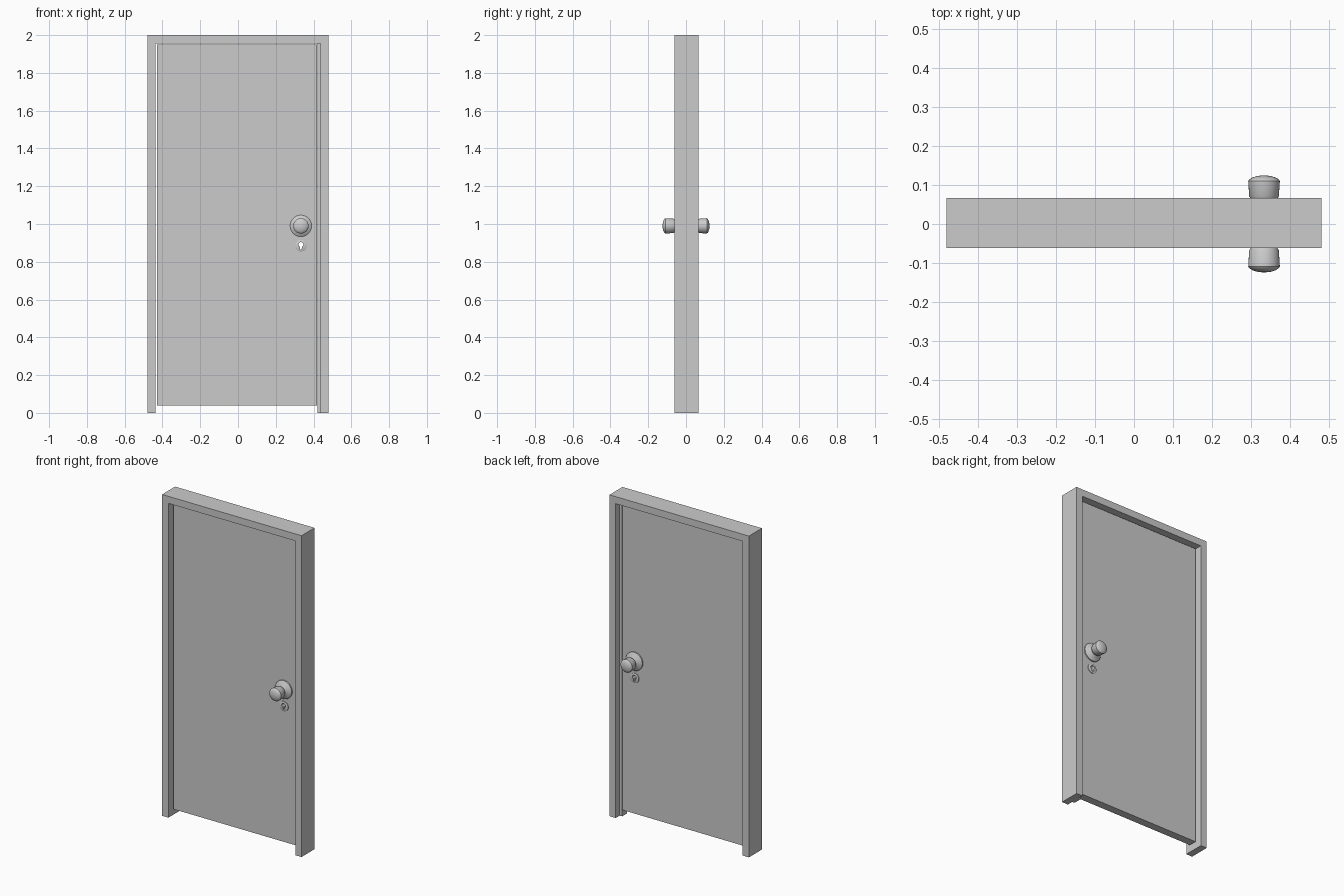
import bpy, bmesh, math
from mathutils import Matrix

if "Cube" in bpy.data.objects:
    bpy.data.objects.remove(bpy.data.objects["Cube"])

KX, KZ, LOCK_Z = 0.333, 0.99, 0.885
DOOR_F, DOOR_B = -0.022, 0.028


def new_object(name, bm):
    bmesh.ops.recalc_face_normals(bm, faces=bm.faces[:])
    me = bpy.data.meshes.new(name)
    bm.to_mesh(me)
    bm.free()
    ob = bpy.data.objects.new(name, me)
    bpy.context.collection.objects.link(ob)
    return ob


def extrude_xz(name, pts, y0, y1):
    """Solid made from an outline in the xz plane, swept along y."""
    bm = bmesh.new()
    face = bm.faces.new([bm.verts.new((x, y0, z)) for x, z in pts])
    res = bmesh.ops.extrude_face_region(bm, geom=[face])
    verts = [v for v in res["geom"] if isinstance(v, bmesh.types.BMVert)]
    bmesh.ops.translate(bm, verts=verts, vec=(0, y1 - y0, 0))
    return new_object(name, bm)


def rect(x0, x1, z0, z1):
    return [(x0, z0), (x1, z0), (x1, z1), (x0, z1)]


def circle(cx, cz, r, n, a0=0.0, a1=2 * math.pi, closed=True):
    steps = n if closed else n - 1
    return [(cx + r * math.cos(a0 + (a1 - a0) * i / steps),
             cz + r * math.sin(a0 + (a1 - a0) * i / steps)) for i in range(n)]


def lathe(name, profile, y, sign, z):
    """Revolve (radius, height) points about an axis along y."""
    bm = bmesh.new()
    verts = [bm.verts.new((r, 0, h)) for r, h in profile]
    edges = [bm.edges.new(p) for p in zip(verts, verts[1:])]
    bmesh.ops.spin(bm, geom=verts + edges, cent=(0, 0, 0), axis=(0, 0, 1),
                   angle=2 * math.pi, steps=32, use_duplicate=False)
    bmesh.ops.remove_doubles(bm, verts=bm.verts[:], dist=1e-5)
    turn = Matrix.Rotation(-sign * math.pi / 2, 4, 'X')
    bm.transform(Matrix.Translation((KX, y, z)) @ turn)
    ob = new_object(name, bm)
    bpy.context.view_layer.objects.active = ob
    bpy.ops.object.select_all(action='DESELECT')
    ob.select_set(True)
    bpy.ops.object.shade_smooth_by_angle(angle=math.radians(35))
    return ob


# Frame: one upside-down U, and a stop strip on the latch side
extrude_xz("door_frame", [(-0.48, 0), (-0.437, 0), (-0.437, 1.956), (0.437, 1.956),
                          (0.437, 0), (0.48, 0), (0.48, 2), (-0.48, 2)], -0.061, 0.067)
extrude_xz("latch_side_stop", rect(0.42, 0.437, 0, 1.956), DOOR_F, DOOR_B)

# Door leaf
door = extrude_xz("door_leaf", rect(-0.43, 0.419, 0.04, 1.951), DOOR_F, DOOR_B)

# Knobs on their roses, and lock plates, on both sides
knob = [(0, 0), (0.057, 0), (0.057, 0.008), (0.05, 0.014), (0.03, 0.02), (0.023, 0.026),
        (0.023, 0.034), (0.034, 0.039), (0.038, 0.046), (0.0405, 0.088),
        (0.037, 0.093), (0.028, 0.098), (0.015, 0.102), (0, 0.103)]
plates = []
for side, y, sign, stretch in (("front", DOOR_F, -1, 0.99), ("back", DOOR_B, 1, 0.935)):
    lathe(side + "_knob", [(r, h * stretch) for r, h in knob], y, sign, KZ)
    plates.append(lathe(side + "_lock_plate",
                        [(0, 0), (0.03, 0), (0.03, 0.004), (0.027, 0.006), (0, 0.006)],
                        y, sign, LOCK_Z))

# Keyhole cut right through door and plates
hole = circle(KX, LOCK_Z + 0.006, 0.013, 14, math.radians(-65), math.radians(245), False)
hole += [(KX - 0.004, LOCK_Z - 0.02), (KX + 0.004, LOCK_Z - 0.02)]
cutter = extrude_xz("keyhole_cutter", hole, -0.1, 0.1)
cutter.hide_render = True
for ob in [door] + plates:
    mod = ob.modifiers.new("keyhole", 'BOOLEAN')
    mod.operation = 'DIFFERENCE'
    mod.solver = 'EXACT'
    mod.object = cutter
    bpy.context.view_layer.objects.active = ob
    bpy.ops.object.modifier_apply(modifier=mod.name)
bpy.data.objects.remove(cutter)
